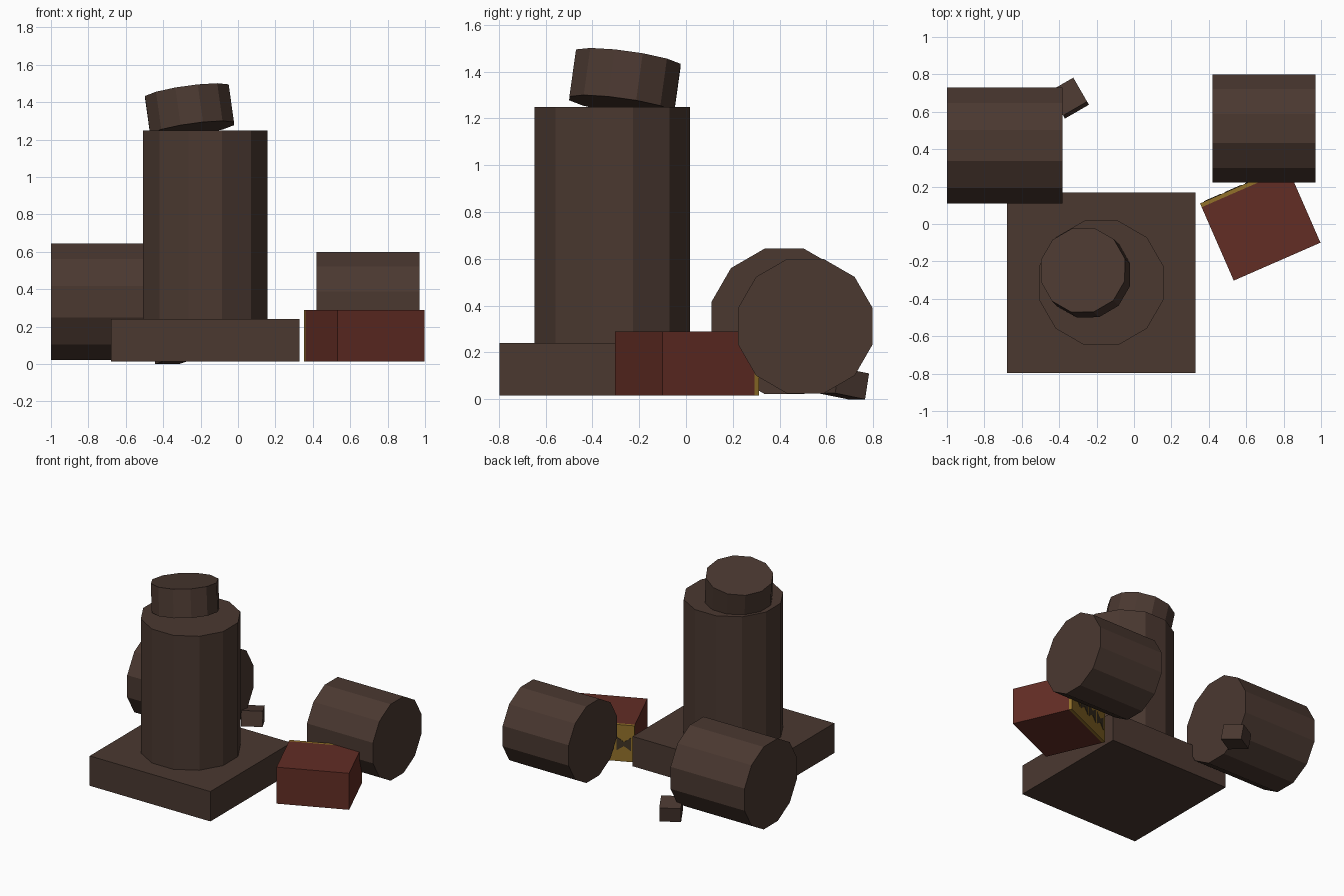
import bpy, bmesh, math
from mathutils import Matrix, Vector

if "Cube" in bpy.data.objects:
    bpy.data.objects.remove(bpy.data.objects["Cube"])


def material(name, rgb):
    m = bpy.data.materials.new(name)
    m.diffuse_color = (*rgb, 1)
    m.use_nodes = True
    m.node_tree.nodes["Principled BSDF"].inputs["Base Color"].default_value = m.diffuse_color
    return m


BROWN = material("dark_brown", (0.069, 0.040, 0.030))
RED = material("brick_red", (0.122, 0.026, 0.018))
YELLOW = material("mustard_yellow", (0.290, 0.165, 0.023))
MARK = material("mark_brown", (0.050, 0.034, 0.018))


def finish(name, bm, matrix, *mats):
    bmesh.ops.recalc_face_normals(bm, faces=bm.faces)
    me = bpy.data.meshes.new(name)
    bm.to_mesh(me)
    bm.free()
    for m in mats:
        me.materials.append(m)
    ob = bpy.data.objects.new(name, me)
    ob.matrix_world = matrix
    bpy.context.collection.objects.link(ob)
    return ob


def box_mesh(size):
    bm = bmesh.new()
    bmesh.ops.create_cube(bm, size=1)
    bmesh.ops.scale(bm, vec=size, verts=bm.verts)
    return bm


def drum(name, start, axis, length, flat_radius):
    """Twelve-sided cylinder with flats facing its local axes."""
    axis = Vector(axis).normalized()
    bm = bmesh.new()
    r = flat_radius / math.cos(math.pi / 12)
    bmesh.ops.create_cone(bm, cap_ends=True, segments=12, radius1=r, radius2=r, depth=length)
    bmesh.ops.rotate(bm, verts=bm.verts, matrix=Matrix.Rotation(math.pi / 12, 3, 'Z'))
    # Put a flat squarely on each local axis
    if abs(max(v.co.x for v in bm.verts) - flat_radius) > 0.001:
        bmesh.ops.rotate(bm, verts=bm.verts, matrix=Matrix.Rotation(math.pi / 12, 3, 'Z'))
    turn = Vector((0, 0, 1)).rotation_difference(axis).to_matrix().to_4x4()
    centre = Vector(start) + axis * length / 2
    return finish(name, bm, Matrix.Translation(centre) @ turn, BROWN)


# Square base slab
finish("base_slab", box_mesh((1.006, 0.965, 0.225)),
       Matrix.Translation((-0.175, -0.315, 0.1275)), BROWN)

# Upright column with its tilted cap
drum("column", (-0.175, -0.315, 0.24), (0, 0, 1), 1.01, 0.333)
drum("tilted_cap", (-0.245, -0.275, 1.255), (-0.14, 0.14, 1), 0.205, 0.226)

# Two drums lying on their sides
drum("left_drum", (-1.0, 0.42, 0.333), (1, 0, 0), 0.617, 0.311)
drum("right_drum", (0.42, 0.51, 0.312), (1, 0, 0), 0.55, 0.288)

# Small tilted block beside the left drum
finish("small_block", box_mesh((0.148, 0.15, 0.112)),
       Matrix.Translation((-0.347, 0.673, 0.068))
       @ Matrix.Rotation(math.radians(30), 4, 'Z')
       @ Matrix.Rotation(math.radians(-10), 4, 'X'), BROWN)

# Red crate with a yellow back panel
L, W, H = 0.506, 0.45, 0.275
crate_place = (Matrix.Translation((0.675, 0.005, 0.1525))
               @ Matrix.Rotation(math.radians(23.6), 4, 'Z'))
bm = box_mesh((L, W, H))
cut = W / 2 - 0.022
bmesh.ops.bisect_plane(bm, geom=bm.verts[:] + bm.edges[:] + bm.faces[:],
                       plane_co=(0, cut, 0), plane_no=(0, 1, 0))
for f in bm.faces:
    f.material_index = int(f.calc_center_median().y > cut)
finish("crate", bm, crate_place, RED, YELLOW)

# Dark waisted blotches painted on the back panel
bm = bmesh.new()
outline = [(-0.05, -0.055), (0, -0.02), (0.05, -0.055), (0.05, 0.045), (0, 0.01), (-0.05, 0.045)]
for x in (-0.18, -0.06, 0.06, 0.18):
    face = bm.faces.new([bm.verts.new((x + u, W / 2 - 0.001, w)) for u, w in outline])
    side = bmesh.ops.extrude_face_region(bm, geom=[face])
    bmesh.ops.translate(bm, vec=(0, 0.004, 0),
                        verts=[g for g in side["geom"] if isinstance(g, bmesh.types.BMVert)])
finish("panel_blotches", bm, crate_place, MARK)
